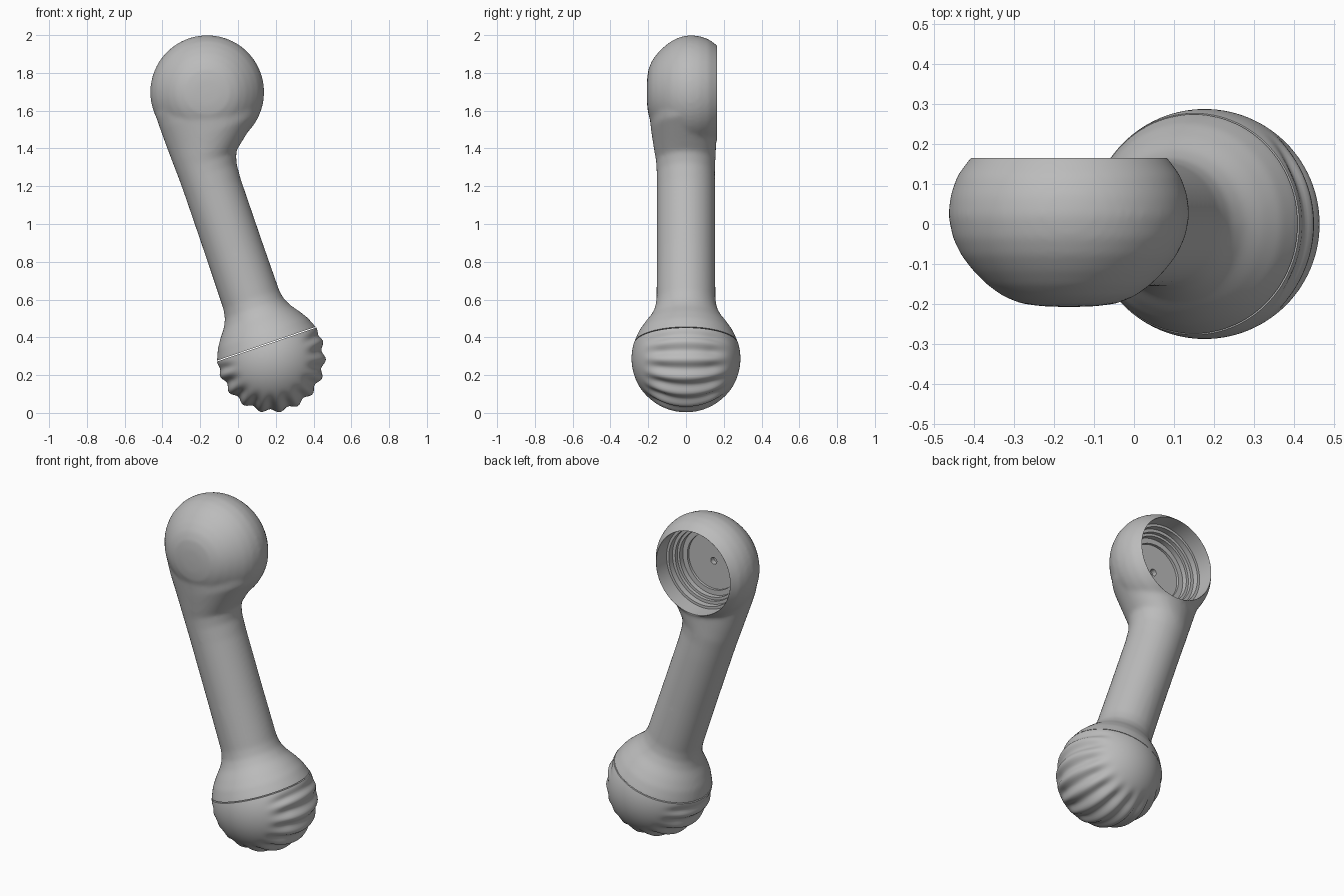
import bpy, bmesh, math
from mathutils import Matrix, Vector

old = bpy.data.objects.get("Cube")
if old:
    bpy.data.objects.remove(old, do_unlink=True)

TILT = math.radians(-18.9)
BALL_R = 0.288
SEAM = 0.08
HEAD = Vector((-0.163, 0, 1.698))
# Frame of the leaning shaft: origin at the lower ball, z along the shaft
FRAME = Matrix.Translation((0.177, 0, 0.288)) @ Matrix.Rotation(TILT, 4, 'Y')

grey = bpy.data.materials.new("mid_grey")
grey.use_nodes = True
grey.diffuse_color = (0.5, 0.5, 0.5, 1)
grey.node_tree.nodes["Principled BSDF"].inputs["Base Color"].default_value = (0.5, 0.5, 0.5, 1)


def add_object(name, bm):
    bmesh.ops.recalc_face_normals(bm, faces=bm.faces[:])
    mesh = bpy.data.meshes.new(name)
    bm.to_mesh(mesh)
    bm.free()
    mesh.materials.append(grey)
    obj = bpy.data.objects.new(name, mesh)
    bpy.context.collection.objects.link(obj)
    return obj


def select(obj):
    bpy.ops.object.select_all(action='DESELECT')
    obj.select_set(True)
    bpy.context.view_layer.objects.active = obj


def apply_modifier(obj, kind, **settings):
    select(obj)
    mod = obj.modifiers.new(kind.lower(), kind)
    for key, value in settings.items():
        setattr(mod, key, value)
    bpy.ops.object.modifier_apply(modifier=mod.name)


def loft(bm, rings):
    """Bridge closed rings of points and cap both ends."""
    loops = [[bm.verts.new(p) for p in ring] for ring in rings]
    n = len(loops[0])
    for a, b in zip(loops, loops[1:]):
        for i in range(n):
            j = (i + 1) % n
            bm.faces.new((a[i], a[j], b[j], b[i]))
    bm.faces.new(loops[0][::-1])
    bm.faces.new(loops[-1])


def lathe_y(bm, profile, center, sides=96):
    """Turn (radius, y) points around the y axis through center."""
    turns = [2 * math.pi * i / sides for i in range(sides)]
    loft(bm, [[center + Vector((r * math.cos(a), y, r * math.sin(a))) for a in turns]
              for r, y in profile])


# Shaft with flared foot and neck: distance along shaft, left, right, front, back
sections = [(t, r, r, r, r) for t, r in (
    (0.0, 0.288), (0.04, 0.285), (0.083, 0.276), (0.141, 0.252), (0.19, 0.22),
    (0.236, 0.185), (0.28, 0.164), (0.33, 0.156), (0.6, 0.154), (0.95, 0.154))]
sections += [(1.04, 0.155, 0.16, 0.155, 0.153), (1.1, 0.157, 0.18, 0.158, 0.155),
             (1.15, 0.159, 0.24, 0.168, 0.158), (1.24, 0.162, 0.35, 0.184, 0.163),
             (1.34, 0.164, 0.4, 0.195, 0.163), (1.42, 0.164, 0.41, 0.19, 0.163)]


def oval(t, left, right, front, back, sides=64):
    mid, half = (right - left) / 2, (right + left) / 2
    points = []
    for i in range(sides):
        a = 2 * math.pi * i / sides
        depth = back if math.sin(a) > 0 else front
        points.append(FRAME @ Vector((mid + half * math.cos(a), depth * math.sin(a), t)))
    return points


bm = bmesh.new()
loft(bm, [oval(*s) for s in sections])
# Rounded head, overshooting the flat back that is cut later
lathe_y(bm, [(0.01, -0.208), (0.07, -0.206), (0.12, -0.199), (0.165, -0.181),
             (0.205, -0.152), (0.24, -0.117), (0.27, -0.078), (0.291, -0.034),
             (0.302, 0.02), (0.297, 0.07), (0.28, 0.12), (0.247, 0.165), (0.21, 0.2)], HEAD)
body = add_object("handle_body", bm)
apply_modifier(body, 'REMESH', mode='VOXEL', voxel_size=0.011)
apply_modifier(body, 'SMOOTH', factor=0.5, iterations=10)

# Trim the foot at the seam
bm = bmesh.new()
bm.from_mesh(body.data)
axis = FRAME.to_3x3() @ Vector((0, 0, 1))
cut = bmesh.ops.bisect_plane(bm, geom=bm.verts[:] + bm.edges[:] + bm.faces[:],
                             plane_co=FRAME @ Vector((0, 0, SEAM + 0.003)),
                             plane_no=axis, clear_inner=True)
bmesh.ops.edgeloop_fill(bm, edges=[e for e in cut["geom_cut"] if isinstance(e, bmesh.types.BMEdge)])
bm.to_mesh(body.data)
bm.free()

# Stepped round recess in the back of the head
bm = bmesh.new()
lathe_y(bm, [(0.02, -0.06), (0.02, -0.03), (0.165, -0.03), (0.165, -0.015), (0.195, -0.015),
             (0.195, 0.015), (0.21, 0.015), (0.21, 0.035), (0.228, 0.035), (0.228, 0.07),
             (0.243, 0.07), (0.245, 0.165), (0.5, 0.165), (0.5, 0.4)], HEAD)
cutter = add_object("recess_cutter", bm)
apply_modifier(body, 'BOOLEAN', operation='DIFFERENCE', solver='EXACT', object=cutter)
bpy.data.objects.remove(cutter, do_unlink=True)

# Lower ball cap with ridges running front to back
bm = bmesh.new()
bmesh.ops.create_uvsphere(bm, u_segments=180, v_segments=56, radius=BALL_R,
                          matrix=Matrix.Rotation(math.pi / 2, 4, 'X'))


def ease(x):
    x = min(max(x, 0), 1)
    return x * x * (3 - 2 * x)


for v in bm.verts:
    angle = math.atan2(v.co.z, v.co.x)
    fade = ease((0.235 - abs(v.co.y)) / 0.11) * ease((SEAM - v.co.z) / 0.07)
    v.co *= 1 - fade * 0.034 * (1 - math.cos(18 * angle))
cut = bmesh.ops.bisect_plane(bm, geom=bm.verts[:] + bm.edges[:] + bm.faces[:],
                             plane_co=(0, 0, SEAM - 0.002), plane_no=(0, 0, 1), clear_outer=True)
bmesh.ops.edgeloop_fill(bm, edges=[e for e in cut["geom_cut"] if isinstance(e, bmesh.types.BMEdge)])
bm.transform(FRAME)
ball = add_object("ridged_ball", bm)

for obj in (body, ball):
    select(obj)
    bpy.ops.object.shade_smooth_by_angle(angle=math.radians(40))
